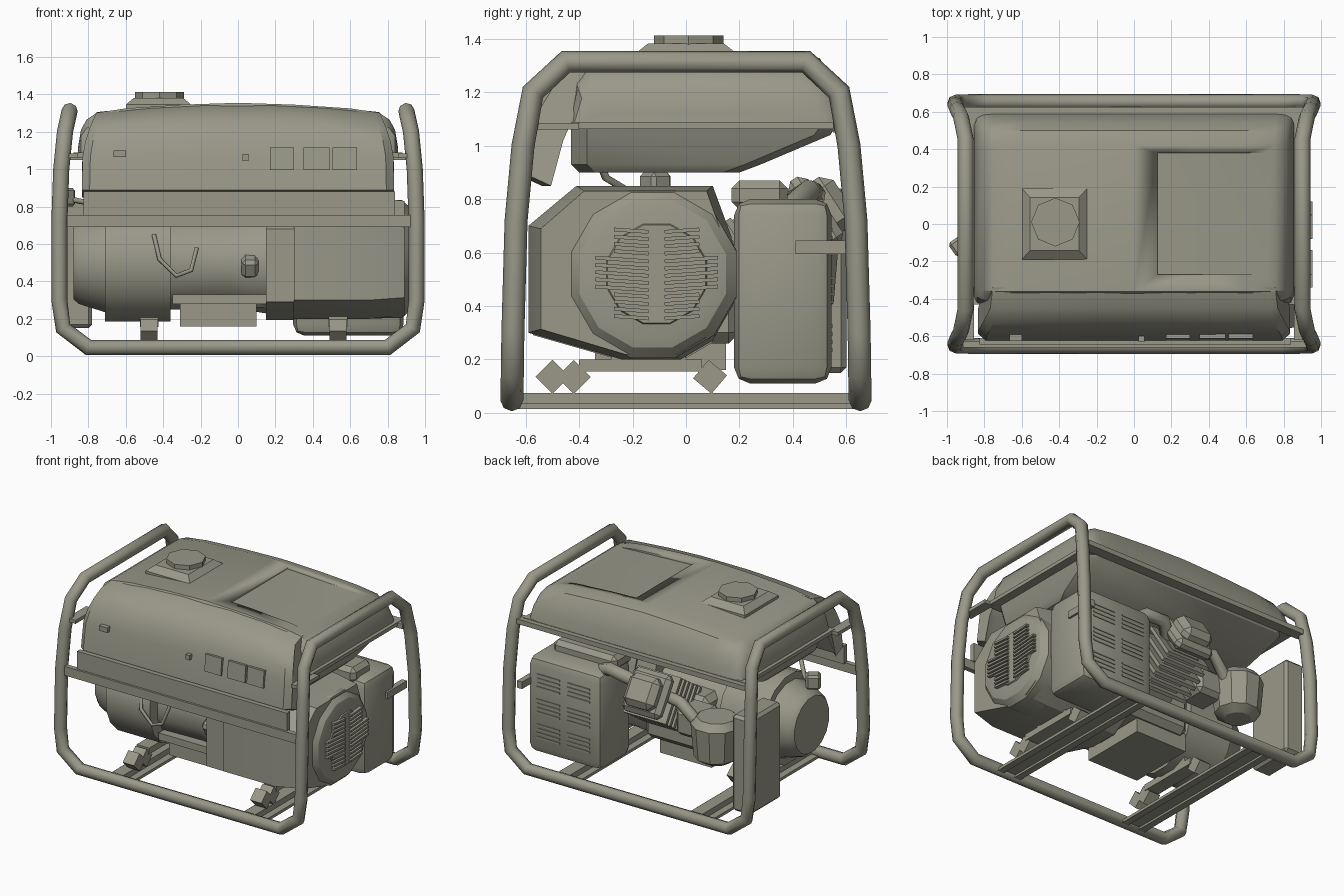
import bpy, bmesh, math
from mathutils import Vector, Matrix

if "Cube" in bpy.data.objects:
    bpy.data.objects.remove(bpy.data.objects["Cube"])

mat = bpy.data.materials.new("olive grey")
mat.diffuse_color = (0.32, 0.315, 0.25, 1)
mat.use_nodes = True
mat.node_tree.nodes["Principled BSDF"].inputs["Base Color"].default_value = mat.diffuse_color


def finish(name, bm, smooth=30):
    bmesh.ops.recalc_face_normals(bm, faces=bm.faces)
    me = bpy.data.meshes.new(name)
    bm.to_mesh(me)
    bm.free()
    ob = bpy.data.objects.new(name, me)
    bpy.context.collection.objects.link(ob)
    me.materials.append(mat)
    bpy.ops.object.select_all(action='DESELECT')
    bpy.context.view_layer.objects.active = ob
    ob.select_set(True)
    bpy.ops.object.shade_smooth_by_angle(angle=math.radians(smooth))
    return ob


def box(name, x, y, z, bevel=0, rot=0, axis='X', seg=1):
    """Box from (min, max) spans, optionally bevelled and turned about its centre."""
    bm = bmesh.new()
    bmesh.ops.create_cube(bm, size=1)
    bmesh.ops.scale(bm, vec=(x[1]-x[0], y[1]-y[0], z[1]-z[0]), verts=bm.verts)
    if bevel:
        bmesh.ops.bevel(bm, geom=bm.edges[:], offset=bevel, segments=seg, profile=0.5, affect='EDGES')
    bmesh.ops.rotate(bm, matrix=Matrix.Rotation(math.radians(rot), 3, axis), verts=bm.verts)
    bmesh.ops.translate(bm, vec=(sum(x)/2, sum(y)/2, sum(z)/2), verts=bm.verts)
    return finish(name, bm)


def loft(name, rings, smooth=30):
    """Closed skin through rings of equal point count."""
    bm = bmesh.new()
    vs = [[bm.verts.new(p) for p in r] for r in rings]
    n = len(vs[0])
    for a, b in zip(vs, vs[1:]):
        for i in range(n):
            bm.faces.new((a[i], a[(i+1) % n], b[(i+1) % n], b[i]))
    bm.faces.new(vs[0])
    bm.faces.new(vs[-1])
    return finish(name, bm, smooth)


def at_x(x, prof):
    return [(x, y, z) for y, z in prof]


def ngon(n, r, cy, cz):
    return [(cy+r*math.cos((i+.5)*math.tau/n), cz+r*math.sin((i+.5)*math.tau/n)) for i in range(n)]


def drum(name, n, cy, cz, steps):
    return loft(name, [at_x(x, ngon(n, r, cy, cz)) for x, r in steps])


def slab_ring(z, hx, y0, y1, c=.06):
    return [(-hx+c, y0, z), (hx-c, y0, z), (hx, y0+c, z), (hx, y1-c, z),
            (hx-c, y1, z), (-hx+c, y1, z), (-hx, y1-c, z), (-hx, y0+c, z)]


def tube(name, pts, r, cyclic=False):
    cu = bpy.data.curves.new(name, 'CURVE')
    cu.dimensions = '3D'
    cu.bevel_depth = r
    cu.bevel_resolution = 2
    cu.use_fill_caps = True
    sp = cu.splines.new('POLY')
    sp.points.add(len(pts)-1)
    for p, q in zip(sp.points, pts):
        p.co = (*q, 1)
    sp.use_cyclic_u = cyclic
    ob = bpy.data.objects.new(name, cu)
    bpy.context.collection.objects.link(ob)
    cu.materials.append(mat)
    bpy.ops.object.select_all(action='DESELECT')
    bpy.context.view_layer.objects.active = ob
    ob.select_set(True)
    bpy.ops.object.convert(target='MESH')
    bpy.ops.object.shade_smooth_by_angle(angle=math.radians(60))


# one continuous frame tube: quarter path mirrored round both ends
q = [(.8, -.652, .047), (.935, -.65, .15), (.955, -.648, .3), (.955, -.636, .72),
     (.945, -.61, 1.0), (.925, -.573, 1.2), (.9, -.45, 1.314)]
right = q + [(x, -y, z) for x, y, z in reversed(q)]
tube("frame_tube", right + [(-x, -y, z) for x, y, z in right], .043, True)

# base channels and rubber mounts
for i, x in enumerate((-.52, .53)):
    box(f"cross_channel_{i}", (x-.045, x+.045), (-.65, .65), (.03, .075))
    for s in (-1, 1):
        box(f"channel_lip_{i}_{s}", (x+s*.07-.025, x+s*.07+.025), (-.65, .65), (.015, .035))
for i, x in enumerate((-.475, .535)):
    for j, (y, r) in enumerate(((-.5, 45), (-.42, 45), (.09, -40))):
        box(f"mount_{i}_{j}", (x-.045, x+.045), (y-.045, y+.045), (.09, .18), rot=r)
    box(f"mount_bridge_{i}", (x-.05, x+.05), (-.4, .06), (.155, .2))
    box(f"mount_riser_{i}", (x-.05, x+.05), (-.28, 0), (.19, .27))

# front beam, lower panel and tank support flange
box("front_beam", (-.915, .925), (-.66, -.625), (.69, .755))
box("lower_panel", (-.825, .84), (-.645, -.61), (.75, .882))
box("back_flange", (-.92, .92), (.55, .625), (1.05, 1.085))
box("tank_flange", (-.88, .88), (-.43, .59), (1.062, 1.088))
for s in (-1, 1):
    box(f"flange_tab_{s}", (s*.89-.035, s*.89+.035), (-.62, -.4), (1.06, 1.085))

# control panel, tapering and sagging toward both ends
prof = [(-.34, 1.35), (-.45, 1.32), (-.53, 1.255), (-.575, 1.17), (-.6, 1.08), (-.622, .888),
        (-.54, .85), (-.46, 1.02), (-.43, 1.1), (-.34, 1.1)]


def panel_ring(t, cut=0):
    ring = []
    for y, z in prof:
        k = max(0, z-1)/.35
        ring.append((t*(.835-.08*k*k), y+(cut if y < -.5 else 0), z-.045*t*t*k))
    return ring


loft("control_panel", [panel_ring(-1, .035)] + [panel_ring(t) for t in (-.95, -.6, -.25, .25, .6, .95)]
     + [panel_ring(1, .035)])
for i, (a, b) in enumerate(((.17, .3), (.35, .49), (.505, .635))):
    box(f"socket_{i}", (a, b), (-.618, -.59), (.995, 1.115), rot=-6)
box("switch", (-.665, -.6), (-.625, -.58), (1.065, 1.1))
box("knob", (.025, .055), (-.63, -.58), (1.045, 1.08))

# fuel tank: domed along x, corners pulled in at the ends
stations = [(.855, 1.12, .05), (.84, 1.21, .02), (.81, 1.265, .005), (.755, 1.302, 0),
            (.6, 1.325, 0), (.3, 1.345, 0)]


def tank_ring(x, t, c):
    h = t-1.08
    return at_x(x, [(-.44+c, 1.08), (-.41+c, 1.08+h*.75), (-.36+c, t), (.42-c, t), (.5-c, t-.1*h),
                    (.545-c, 1.08+h*.65), (.575-c, 1.08+h*.3), (.59-c, 1.08)])


tank = loft("fuel_tank", [tank_ring(-x, t, c) for x, t, c in stations] + [tank_ring(0, 1.355, 0)]
            + [tank_ring(x, t, c) for x, t, c in reversed(stations)], 35)
# shallow wedge recess that fades out toward the right
cut = box("recess_cutter", (.13, .95), (-.27, .38), (1.317, 1.5), rot=2.6, axis='Y')
cut.hide_render = True
mod = tank.modifiers.new("recess", 'BOOLEAN')
mod.operation = 'DIFFERENCE'
mod.object = cut
bpy.context.view_layer.objects.active = tank
bpy.ops.object.modifier_apply(modifier="recess")
bpy.data.objects.remove(cut)
loft("tank_underside", [slab_ring(1.07, .82, -.43, .56), slab_ring(1.04, .81, -.43, .54),
                        slab_ring(.93, .77, -.43, .28), slab_ring(.9, .74, -.4, .2)])


# filler neck and cap
def neck(z, k):
    return [(-.425+a*.175*k, b*.19*k, z) for a, b in ((-1, -1), (1, -1), (1, 1), (-1, 1))]


loft("filler_neck", [neck(1.32, 1.0), neck(1.345, 1), neck(1.382, .75)])
loft("filler_cap", [[(-.42+.13*math.cos(i*math.tau/8), .01+.13*math.sin(i*math.tau/8), z) for i in range(8)]
                    for z in (1.37, 1.413)])

# engine shroud and fan cover
shroud = [(-.59, .3), (-.59, .7), (-.41, .85), (.1, .85), (.17, .66), (.17, .42), (.1, .27), (-.02, .2), (-.24, .2)]
C = (-.125, .52)
loft("engine_shroud", [at_x(.3, shroud), at_x(.7, shroud),
                       at_x(.89, [(C[0]+(y-C[0])*.9, C[1]+(z-C[1])*.94) for y, z in shroud])])
loft("shroud_plate", [at_x(x, [(y*.97, z*.97) for y, z in shroud]) for x in (.15, .3)])
drum("fan_cover", 12, *C, [(.7, .33), (.88, .325), (.92, .285), (.93, .24)])
drum("grille_disc", 12, C[0]+.015, C[1], [(.92, .2), (.938, .19)])
for i in range(-6, 7):
    w = .2 if abs(i) < 3 else .13
    z = C[1]+i*.027
    for s in (-1, 1):
        y = -.11 + s*(.03+w/2)
        box(f"grille_slat_{i}_{s}", (.928, .955), (y-w/2, y+w/2), (z-.007, z+.007), rot=s*4)

# alternator with end bell, crankcase and base
drum("alternator", 16, -.17, .5, [(-.88, .2), (-.85, .225), (-.71, .27), (-.71, .32), (-.36, .32)])
drum("alternator_body", 12, -.15, .5, [(-.36, .26), (-.05, .25), (.15, .28)])
box("crankcase", (-.3, .2), (-.32, .2), (.26, .66), .04)
box("skirt", (-.35, .15), (-.4, .1), (.28, .33))
box("sump", (-.31, .1), (-.34, .15), (.16, .29))
box("oil_filler", (.02, .11), (-.45, -.3), (.44, .55), .02, 30)
tube("lead_wire", [(-.45, -.45, .65), (-.42, -.5, .52), (-.33, -.5, .43), (-.25, -.5, .46), (-.22, -.46, .58)], .012)

# slanted finned cylinder and head at the back
for i in range(6):
    t = i/5
    y, z = .2+.22*t, .56+.15*t
    box(f"cooling_fin_{i}", (-.2, .14), (y-.012, y+.012), (z-.16, z+.16), rot=33)
box("cylinder_core", (-.13, .09), (.05, .46), (.49, .75), rot=33)
box("cylinder_head", (-.19, .11), (.44, .53), (.6, .9), .03, 33)
box("rocker_cover", (-.16, .08), (.48, .6), (.67, .89), .04, 33)
tube("exhaust_pipe", [(.05, .4, .75), (.15, .48, .82), (.28, .46, .83), (.4, .38, .76)], .045)
tube("intake_pipe", [(-.15, .4, .72), (-.28, .46, .74), (-.4, .44, .62)], .04)
box("muffler_bracket", (.3, .8), (.17, .38), (.76, .87), .03)

# muffler with rows of louvres
box("muffler", (.295, .885), (.18, .545), (.11, .8), .06, seg=2)
for c in (.47, .71):
    for g in (.28, .46, .64):
        for k in range(4):
            z = g+(k-1.5)*.03
            box(f"louvre_{c}_{g}_{k}", (c-.09, c+.09), (.54, .55), (z-.006, z+.006))
box("muffler_stay", (.86, .9), (.41, .63), (.595, .645))

# air cleaner, side box and fuel valve
loft("air_cleaner", [[(-.53+r*math.cos(i*math.tau/10), .41+r*math.sin(i*math.tau/10), z) for i in range(10)]
                     for z, r in ((.37, .09), (.41, .15), (.64, .17), (.69, .13))])
box("carburettor", (-.42, -.2), (.2, .42), (.47, .66), .03)
box("side_box", (-.935, -.78), (.25, .6), (.15, .84), .02)
box("fuel_valve", (-.98, -.88), (-.16, -.07), (.8, .9), .015, 35, 'Z')
tube("fuel_hose", [(-.9, -.1, .84), (-.8, -.2, .82), (-.7, -.3, .88), (-.68, -.35, 1.0)], .015)
